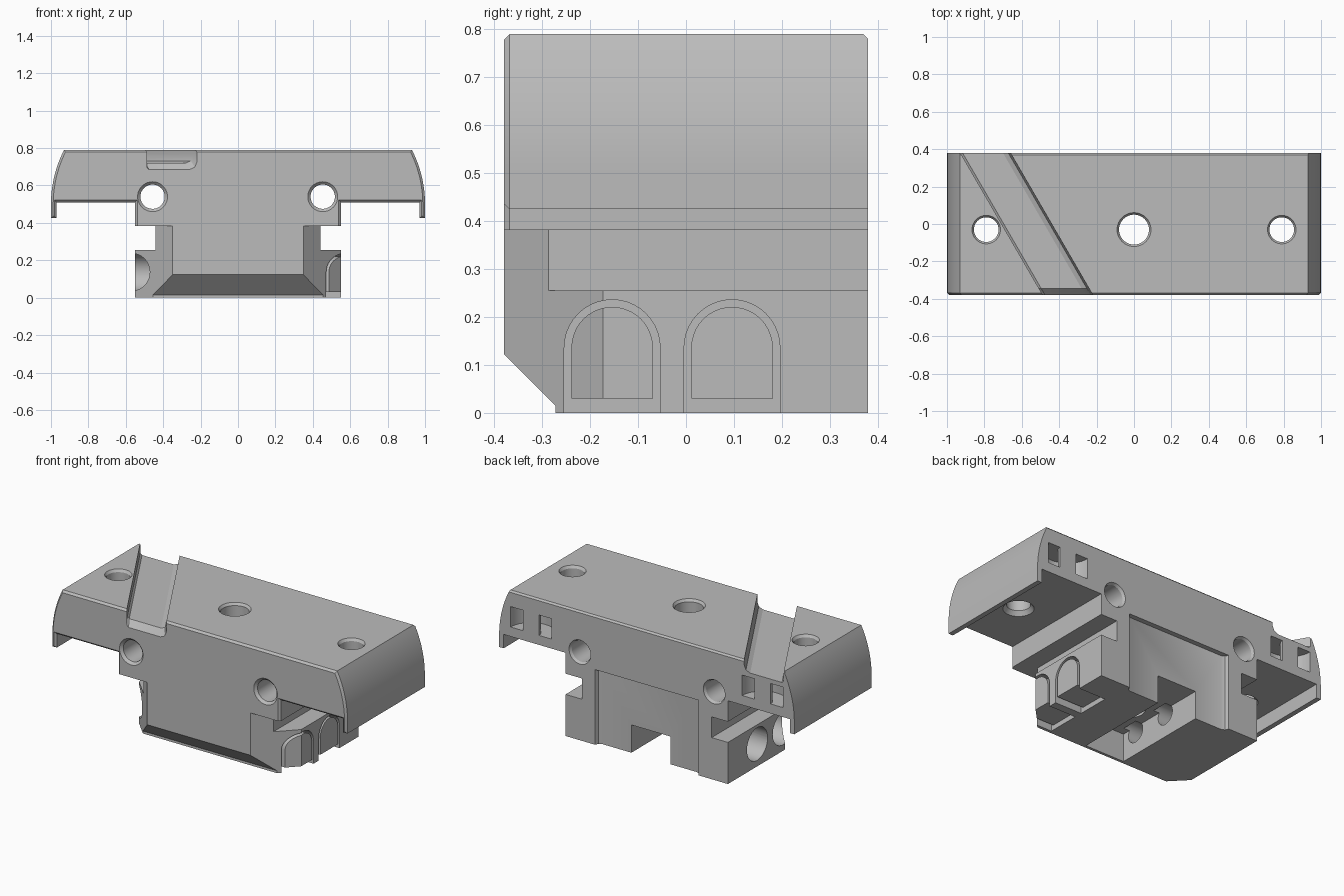
import bpy, bmesh
from math import sin, cos, pi, sqrt, asin, radians

old = bpy.data.objects.get("Cube")
if old:
    bpy.data.objects.remove(old, do_unlink=True)

grey = bpy.data.materials.new("plain grey")
grey.use_nodes = True
COLOR = (0.5, 0.5, 0.5, 1)
grey.diffuse_color = COLOR
grey.node_tree.nodes["Principled BSDF"].inputs["Base Color"].default_value = COLOR

MAP = {"x": lambda t, a, b: (t, a, b),
       "y": lambda t, a, b: (a, t, b),
       "z": lambda t, a, b: (a, b, t)}


def solid(name, axis, sections):
    """Closed loft through (position, outline) sections along an axis."""
    bm = bmesh.new()
    rings = [[bm.verts.new(MAP[axis](t, a, b)) for a, b in pts] for t, pts in sections]
    n = len(rings[0])
    for lo, hi in zip(rings, rings[1:]):
        for i in range(n):
            j = (i + 1) % n
            bm.faces.new((lo[i], lo[j], hi[j], hi[i]))
    bm.faces.new(rings[0])
    bm.faces.new(rings[-1])
    bmesh.ops.recalc_face_normals(bm, faces=bm.faces)
    mesh = bpy.data.meshes.new(name)
    bm.to_mesh(mesh)
    bm.free()
    obj = bpy.data.objects.new(name, mesh)
    bpy.context.collection.objects.link(obj)
    return obj


def prism(name, axis, pts, t0, t1):
    return solid(name, axis, [(t0, pts), (t1, pts)])


def bore(name, axis, a, b, stations, n=40):
    """Round cutter with (position, radius) stations."""
    return solid(name, axis, [
        (t, [(a + r * cos(2 * pi * i / n), b + r * sin(2 * pi * i / n)) for i in range(n)])
        for t, r in stations])


def box(a0, a1, b0, b1):
    return [(a0, b0), (a1, b0), (a1, b1), (a0, b1)]


def cut(target, cutter):
    """Subtract the cutter and discard it."""
    cutter.hide_render = True
    mod = target.modifiers.new("cut", "BOOLEAN")
    mod.operation = "DIFFERENCE"
    mod.solver = "EXACT"
    mod.object = cutter
    bpy.context.view_layer.objects.active = target
    bpy.ops.object.modifier_apply(modifier=mod.name)
    bpy.data.objects.remove(cutter, do_unlink=True)


# Body profile: flat top, curved ends with drip lips, narrower lower block
FRONT, BACK, TOP = -0.38, 0.38, 0.79
RISE, RUN = 0.29, 0.07
R = (RISE ** 2 + RUN ** 2) / (2 * RUN)
half = [(0.55, 0), (0.55, 0.51), (0.97, 0.51), (0.97, 0.425), (1, 0.425)]
for i in range(13):
    h = RISE * i / 12
    half.append((1 - R + sqrt(R * R - h * h), 0.5 + h))
profile = half + [(-x, z) for x, z in reversed(half)]
body = prism("carriage_body", "y", profile, FRONT, BACK)

# Chamfer the front outline and the upper back edge
bm = bmesh.new()
bm.from_mesh(body.data)
for test, size in ((lambda v: v.co.y < FRONT + 0.001, 0.012),
                   (lambda v: v.co.y > BACK - 0.001 and v.co.z > TOP - 0.001, 0.01)):
    edges = [e for e in bm.edges if all(test(v) for v in e.verts)]
    bmesh.ops.bevel(bm, geom=edges, offset=size, segments=1, affect="EDGES")
bm.to_mesh(body.data)
bm.free()

# Lower block: diagonal front corners and side slots
SLOT_TOP = 0.382
for s in (-1, 1):
    corner = [(s * 0.3, -0.431), (s * 0.7, -0.018), (s * 0.7, -0.6), (s * 0.3, -0.6)]
    cut(body, prism("corner_cutter", "z", corner, -0.1, SLOT_TOP))
    slot = box(*sorted((s * 0.44, s * 0.7)), -0.6, 0.6)
    cut(body, prism("slot_cutter", "z", slot, 0.255, SLOT_TOP))

# Sloped lower front
slope = [(-0.272, -0.1), (-0.272, 0.015), (-0.5, 0.243), (-0.5, -0.1)]
cut(body, prism("slope_cutter", "x", slope, -0.8, 0.8))

# Shallow back recess with rounded inner corners
edge = [(0.35, 0.5), (0.35, 0.38), (0.341, 0.359), (0.32, 0.35)]
cut(body, prism("recess_cutter", "z", edge + [(-x, y) for x, y in reversed(edge)], -0.1, 0.46))

# Underside channel, open at the back
cut(body, prism("channel_cutter", "z", box(-0.14, 0.125, -0.255, 0.6), -0.1, 0.17))


def arch(y, r, base, n=20):
    zc = 0.136
    return ([(y + r, base)] + [(y + r * cos(pi * i / n), zc + r * sin(pi * i / n))
                               for i in range(n + 1)] + [(y - r, base)])


for y in (-0.154, 0.096):
    # Arched plugs with a narrow gap around them on one side
    gap = prism("gap_cutter", "x", arch(y, 0.1, -0.1), 0.37, 0.7)
    cut(gap, prism("plug_core", "x", arch(y, 0.085, 0.03), 0.3, 0.8))
    cut(body, gap)
    # Counterbored sideways holes on the other side
    cut(body, bore("counterbore", "x", y, 0.137,
                   [(-0.7, 0.1), (-0.36, 0.1), (-0.36, 0.06), (-0.1, 0.06)]))

# Front-to-back holes with chamfered mouths
for x in (-0.457, 0.453):
    cut(body, bore("long_bore", "y", x, 0.54,
                   [(-0.4, 0.1), (-0.365, 0.065), (0.365, 0.065), (0.4, 0.085)]))

# Vertical holes: two in the wings, one through the middle
for x in (-0.79, 0.79):
    cut(body, bore("wing_bore", "z", x, -0.03,
                   [(0.49, 0.1), (0.535, 0.066), (0.775, 0.066), (0.81, 0.09)]))
cut(body, bore("middle_bore", "z", 0, -0.03, [(0.1, 0.08), (0.775, 0.08), (0.81, 0.105)]))

# Curved strap tunnels opening as paired slots at the back
for x in (-0.785, 0.785):
    ring = bore("strap_cutter", "z", x, BACK, [(0.568, 0.138), (0.693, 0.138)])
    cut(ring, bore("strap_core", "z", x, BACK, [(0.5, 0.055), (0.75, 0.055)]))
    cut(body, ring)

# Slanted groove across the top, dipping at the front
sections = []
for y, floor in ((0.42, 0.72), (-0.345, 0.72), (-0.42, 0.645)):
    left = -0.708 - 0.58 * y
    right = left + 0.268
    sections.append((y, [(left, 0.9), (left, floor + 0.012), (left + 0.012, floor),
                         (right - 0.04, floor), (right - 0.012, floor + 0.012),
                         (right, floor + 0.04), (right, 0.9)]))
cut(body, solid("groove_cutter", "y", sections))

# Finish
body.data.materials.clear()
body.data.materials.append(grey)
for p in body.data.polygons:
    p.material_index = 0
bpy.ops.object.select_all(action="DESELECT")
body.select_set(True)
bpy.context.view_layer.objects.active = body
bpy.ops.object.shade_smooth_by_angle(angle=radians(25))
